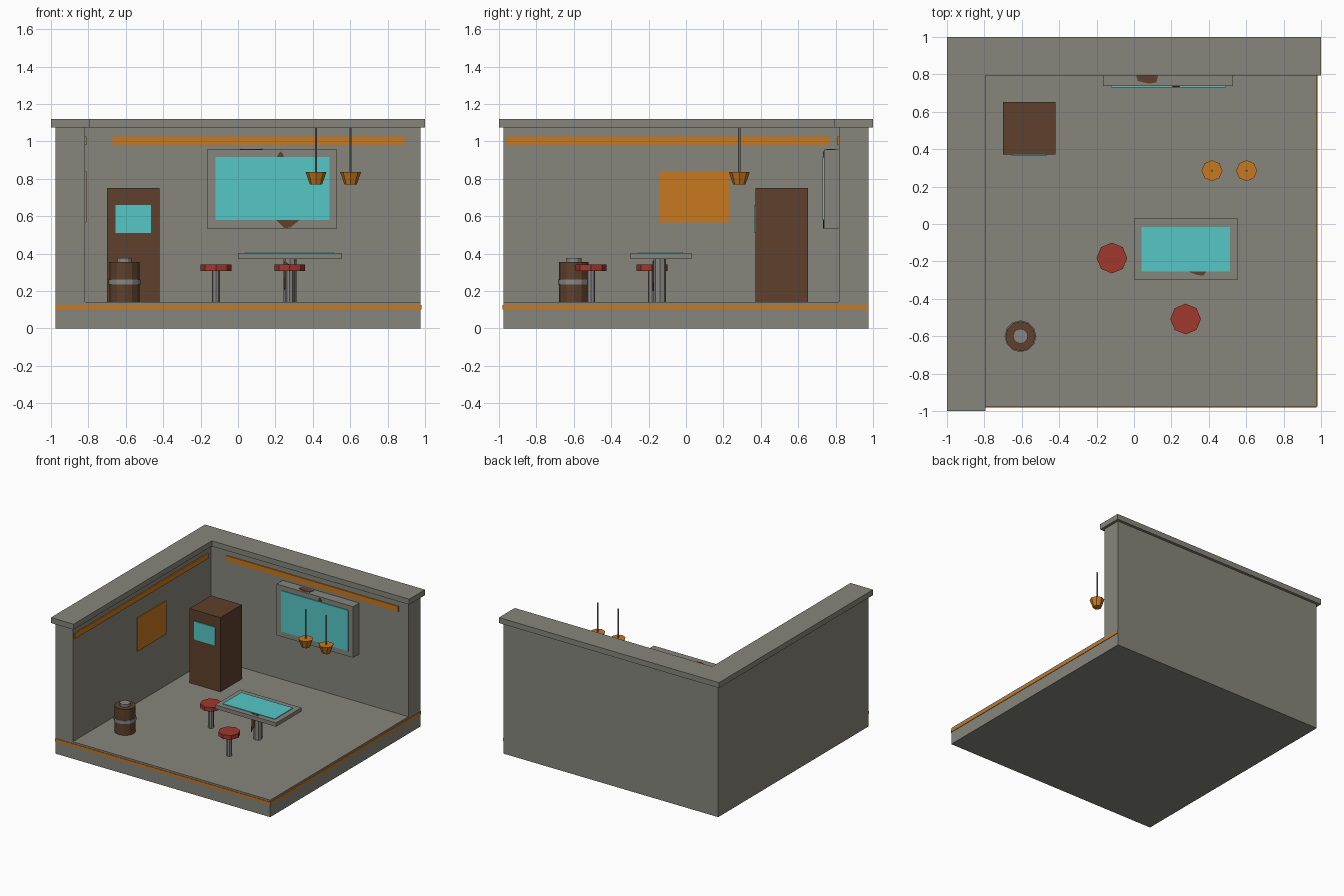
import bpy
import bmesh
from mathutils import Matrix, Vector

cube = bpy.data.objects.get("Cube")
if cube:
    bpy.data.objects.remove(cube, do_unlink=True)


def material(name, rgb):
    m = bpy.data.materials.new(name)
    m.use_nodes = True
    m.diffuse_color = (*rgb, 1)
    m.node_tree.nodes["Principled BSDF"].inputs["Base Color"].default_value = (*rgb, 1)
    return m


concrete = material("concrete grey", (0.24, 0.235, 0.20))
metal = material("metal grey", (0.24, 0.24, 0.23))
cyan = material("screen cyan", (0.094, 0.565, 0.565))
orange = material("orange", (0.578, 0.188, 0.014))
brown = material("rust brown", (0.112, 0.051, 0.025))
red = material("seat red", (0.352, 0.04, 0.025))


def finish(name, bm, mat):
    bmesh.ops.recalc_face_normals(bm, faces=bm.faces)
    mesh = bpy.data.meshes.new(name)
    bm.to_mesh(mesh)
    bm.free()
    mesh.materials.append(mat)
    obj = bpy.data.objects.new(name, mesh)
    bpy.context.collection.objects.link(obj)
    return obj


def box(name, mat, x, y, z):
    """Box from (min, max) ranges."""
    bm = bmesh.new()
    mid = Vector([(r[0] + r[1]) / 2 for r in (x, y, z)])
    size = [r[1] - r[0] for r in (x, y, z)]
    bmesh.ops.create_cube(bm, size=1, matrix=Matrix.Translation(mid) @ Matrix.Diagonal((*size, 1)))
    return finish(name, bm, mat)


def column(name, mat, at, z, r_low, r_high=None, sides=8):
    """Upright prism or cone frustum."""
    bm = bmesh.new()
    bmesh.ops.create_cone(bm, cap_ends=True, segments=sides, radius1=r_low,
                          radius2=r_low if r_high is None else r_high, depth=z[1] - z[0],
                          matrix=Matrix.Translation((*at, sum(z) / 2)))
    return finish(name, bm, mat)


def prism(name, mat, points, push):
    """Polygon extruded along a vector."""
    bm = bmesh.new()
    face = bm.faces.new([bm.verts.new(p) for p in points])
    new = bmesh.ops.extrude_face_region(bm, geom=[face])["geom"]
    bmesh.ops.translate(bm, vec=push, verts=[v for v in new if isinstance(v, bmesh.types.BMVert)])
    return finish(name, bm, mat)


def corner(name, mat, edge, inner, z):
    """L-shaped run along the model's right and back sides."""
    outline = [(-edge, -edge), (-inner, -edge), (-inner, inner),
               (edge, inner), (edge, edge), (-edge, edge)]
    prism(name, mat, [(x, y, z[0]) for x, y in outline], (0, 0, z[1] - z[0]))


# Room shell
E, FLOOR, TOP = 0.977, 0.14, 1.075
box("floor_slab", concrete, (-E, E), (-E, E), (0, FLOOR))
corner("walls", concrete, E, 0.817, (FLOOR, TOP))
corner("wall_cap", concrete, 1.0, 0.795, (TOP, 1.12))

# Orange trims and wall panel
box("front_trim", orange, (-E, E), (-E - 0.004, -E + 0.004), (0.102, 0.125))
box("side_trim", orange, (E - 0.004, E + 0.004), (-E, E), (0.102, 0.125))
box("back_wall_stripe", orange, (-0.67, 0.89), (0.809, 0.818), (0.98, 1.025))
box("side_wall_stripe", orange, (-0.818, -0.809), (-0.96, 0.77), (0.98, 1.025))
box("wall_panel", orange, (-0.818, -0.811), (-0.145, 0.23), (0.565, 0.84))

# Cabinet
box("cabinet", brown, (-0.70, -0.42), (0.372, 0.652), (FLOOR, 0.75))
box("cabinet_screen", cyan, (-0.655, -0.465), (0.366, 0.374), (0.51, 0.66))

# Wall monitor
box("wall_monitor", concrete, (-0.165, 0.53), (0.737, 0.82), (0.535, 0.955))
box("wall_monitor_screen", cyan, (-0.12, 0.49), (0.731, 0.739), (0.58, 0.915))

# Table
box("table_top", concrete, (0, 0.555), (-0.298, 0.03), (0.37, 0.402))
box("table_screen", cyan, (0.04, 0.512), (-0.255, -0.015), (0.40, 0.407))
column("table_leg", metal, (0.278, -0.14), (FLOOR, 0.37), 0.034)

# Stools
for i, at in enumerate([(-0.118, -0.182), (0.276, -0.508)], 1):
    column(f"stool_leg_{i}", metal, at, (FLOOR, 0.31), 0.021)
    column(f"stool_seat_{i}", red, at, (0.307, 0.341), 0.082)

# Barrel
spot = (-0.607, -0.60)
column("barrel", brown, spot, (FLOOR, 0.354), 0.08, sides=12)
column("barrel_band", metal, spot, (0.235, 0.262), 0.085, sides=12)
column("barrel_lid", metal, spot, (0.35, 0.375), 0.04, sides=12)

# Hanging lamps
for i, x in enumerate((0.417, 0.602), 1):
    column(f"lamp_shade_{i}", orange, (x, 0.285), (0.77, 0.836), 0.033, 0.056)
    column(f"lamp_stem_{i}", metal, (x, 0.285), (0.83, TOP), 0.006, sides=6)

# Rust patches
prism("monitor_top_rust", brown, [(0.01, 0.80, 0.953), (0.02, 0.765, 0.953), (0.08, 0.75, 0.953),
                                  (0.12, 0.757, 0.953), (0.13, 0.80, 0.953)], (0, 0, 0.005))
prism("monitor_low_rust", brown, [(0.205, 0.733, 0.58), (0.23, 0.733, 0.555), (0.25, 0.733, 0.535),
                                  (0.28, 0.733, 0.54), (0.33, 0.733, 0.58)], (0, 0.006, 0))
prism("monitor_high_rust", brown, [(0.205, 0.733, 0.912), (0.225, 0.733, 0.945),
                                   (0.24, 0.733, 0.935), (0.245, 0.733, 0.912)], (0, 0.006, 0))
prism("table_rust", brown, [(0.28, -0.25, 0.40), (0.33, -0.27, 0.40), (0.37, -0.277, 0.40),
                            (0.39, -0.25, 0.40)], (0, 0, 0.004))
prism("table_leg_rust", brown, [(0.245, -0.18, 0.2), (0.272, -0.18, 0.25), (0.275, -0.18, 0.34),
                                (0.25, -0.18, 0.36)], (0, 0.007, 0))
